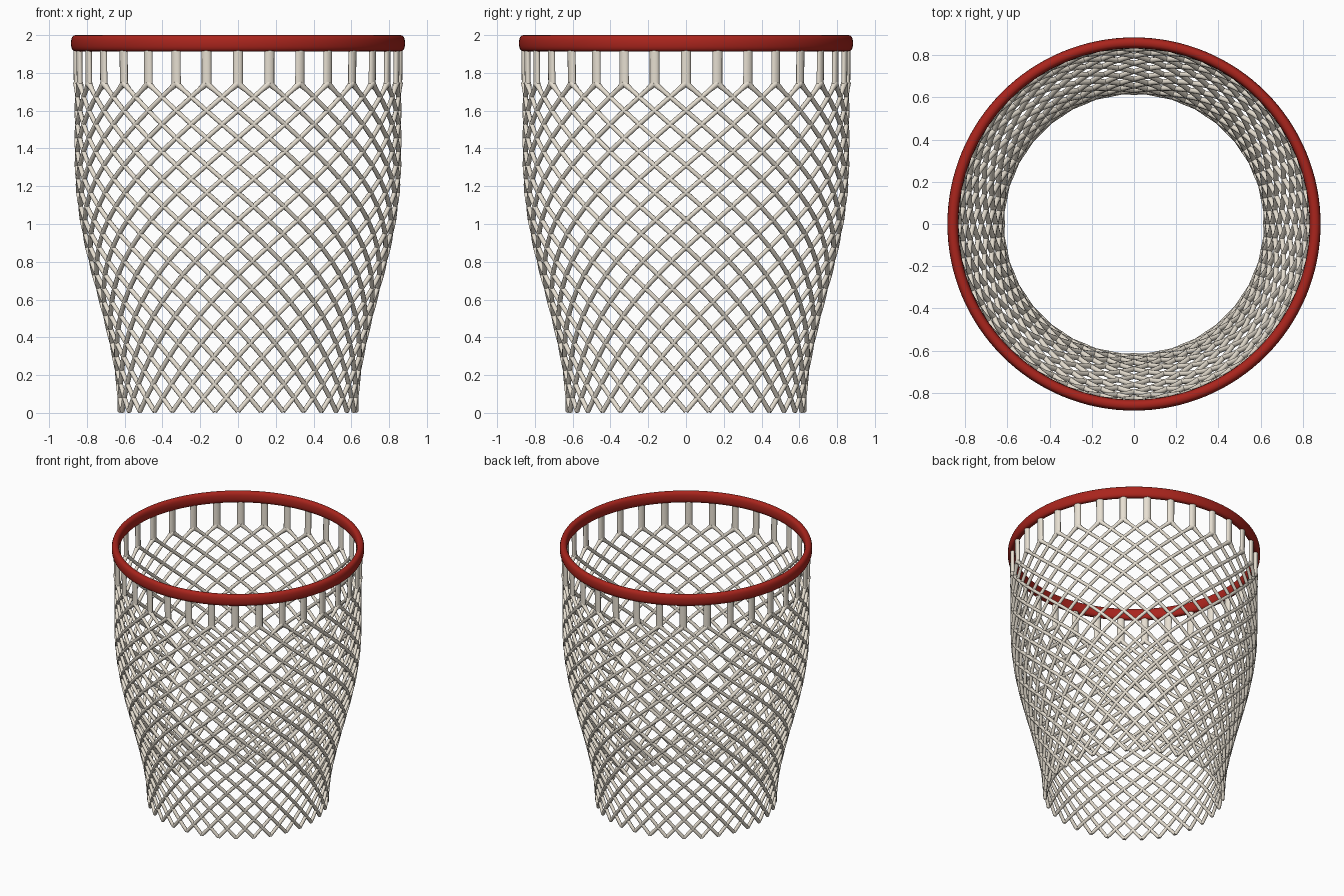
import bpy, bmesh, math

if "Cube" in bpy.data.objects:
    bpy.data.objects.remove(bpy.data.objects["Cube"])

COUNT = 32          # straps around the hoop, and strands in each direction
ROWS = 24           # half-diamond rows in the net
NET_TOP, NET_BOTTOM = 1.745, 0.008
STEP = 2 * math.pi / COUNT
# net radius at z = 0, 0.2, 0.4 ... 2.0
RADII = [0.624, 0.639, 0.677, 0.726, 0.779, 0.822, 0.848, 0.854, 0.853, 0.855, 0.857]


def material(name, rgb):
    m = bpy.data.materials.new(name)
    m.diffuse_color = (*rgb, 1)
    m.use_nodes = True
    m.node_tree.nodes["Principled BSDF"].inputs["Base Color"].default_value = m.diffuse_color
    return m


def radius(z):
    t = max(0, min(z / 0.2, len(RADII) - 1.001))
    i = int(t)
    f = t - i
    p = [RADII[max(0, min(k, len(RADII) - 1))] for k in (i - 1, i, i + 1, i + 2)]
    return 0.5 * (2 * p[1] + (p[2] - p[0]) * f
                  + (2 * p[0] - 5 * p[1] + 4 * p[2] - p[3]) * f * f
                  + (3 * p[1] - p[0] - 3 * p[2] + p[3]) * f ** 3)


def polar(r, a, z):
    return (r * math.sin(a), -r * math.cos(a), z)


def smooth(ob):
    bpy.ops.object.select_all(action='DESELECT')
    ob.select_set(True)
    bpy.context.view_layer.objects.active = ob
    bpy.ops.object.shade_smooth_by_angle(angle=math.radians(50))


def finish(bm, name, mat):
    bmesh.ops.recalc_face_normals(bm, faces=bm.faces)
    me = bpy.data.meshes.new(name)
    bm.to_mesh(me)
    bm.free()
    ob = bpy.data.objects.new(name, me)
    bpy.context.collection.objects.link(ob)
    me.materials.append(mat)
    smooth(ob)


red = material("hoop_red", (0.40, 0.018, 0.012))
cord = material("cord_beige", (0.80, 0.74, 0.64))

# Hoop: rounded, upright section swept around a circle
bm = bmesh.new()
SEG, SIDES = 128, 20
rings = []
for i in range(SEG):
    a = 2 * math.pi * i / SEG
    ring = []
    for j in range(SIDES):
        c, s = math.cos(2 * math.pi * j / SIDES), math.sin(2 * math.pi * j / SIDES)
        dr = math.copysign(abs(c) ** 0.8, c) * 0.026
        dz = math.copysign(abs(s) ** 0.8, s) * 0.043
        ring.append(bm.verts.new(polar(0.858 + dr, a, 1.957 + dz)))
    rings.append(ring)
for i in range(SEG):
    r0, r1 = rings[i], rings[(i + 1) % SEG]
    for j in range(SIDES):
        k = (j + 1) % SIDES
        bm.faces.new((r0[j], r1[j], r1[k], r0[k]))
finish(bm, "hoop", red)

# Straps: flattened upright cords between hoop and net
bm = bmesh.new()
for i in range(COUNT):
    a = i * STEP
    loops = []
    for z in (1.735, 1.95):
        loop = []
        for j in range(12):
            t = 2 * math.pi * j / 12
            u, v = 0.026 * math.cos(t), radius(z) + 0.015 * math.sin(t)
            loop.append(bm.verts.new((v * math.sin(a) + u * math.cos(a),
                                      -v * math.cos(a) + u * math.sin(a), z)))
        loops.append(loop)
    for j in range(12):
        k = (j + 1) % 12
        bm.faces.new((loops[0][j], loops[0][k], loops[1][k], loops[1][j]))
    bm.faces.new(loops[0])
    bm.faces.new(loops[1])
finish(bm, "straps", cord)

# Net: two sets of crossing spiral cords, thicker where they leave the straps
for name, way in (("net_cords_left", -1), ("net_cords_right", 1)):
    cu = bpy.data.curves.new(name, 'CURVE')
    cu.dimensions = '3D'
    cu.bevel_depth = 0.0125
    cu.bevel_resolution = 2
    cu.use_fill_caps = True
    cu.materials.append(cord)
    for i in range(COUNT):
        n = ROWS * 2
        sp = cu.splines.new('POLY')
        sp.points.add(n)
        for k in range(n + 1):
            z = NET_TOP + (NET_BOTTOM - NET_TOP) * k / n
            a = i * STEP + way * STEP * 0.5 * ROWS * k / n
            sp.points[k].co = (*polar(radius(z), a, z), 1)
            sp.points[k].radius = 1.5 if k == 0 else 1
    ob = bpy.data.objects.new(name, cu)
    bpy.context.collection.objects.link(ob)
    bpy.ops.object.select_all(action='DESELECT')
    ob.select_set(True)
    bpy.context.view_layer.objects.active = ob
    bpy.ops.object.convert(target='MESH')
    smooth(bpy.context.view_layer.objects.active)
